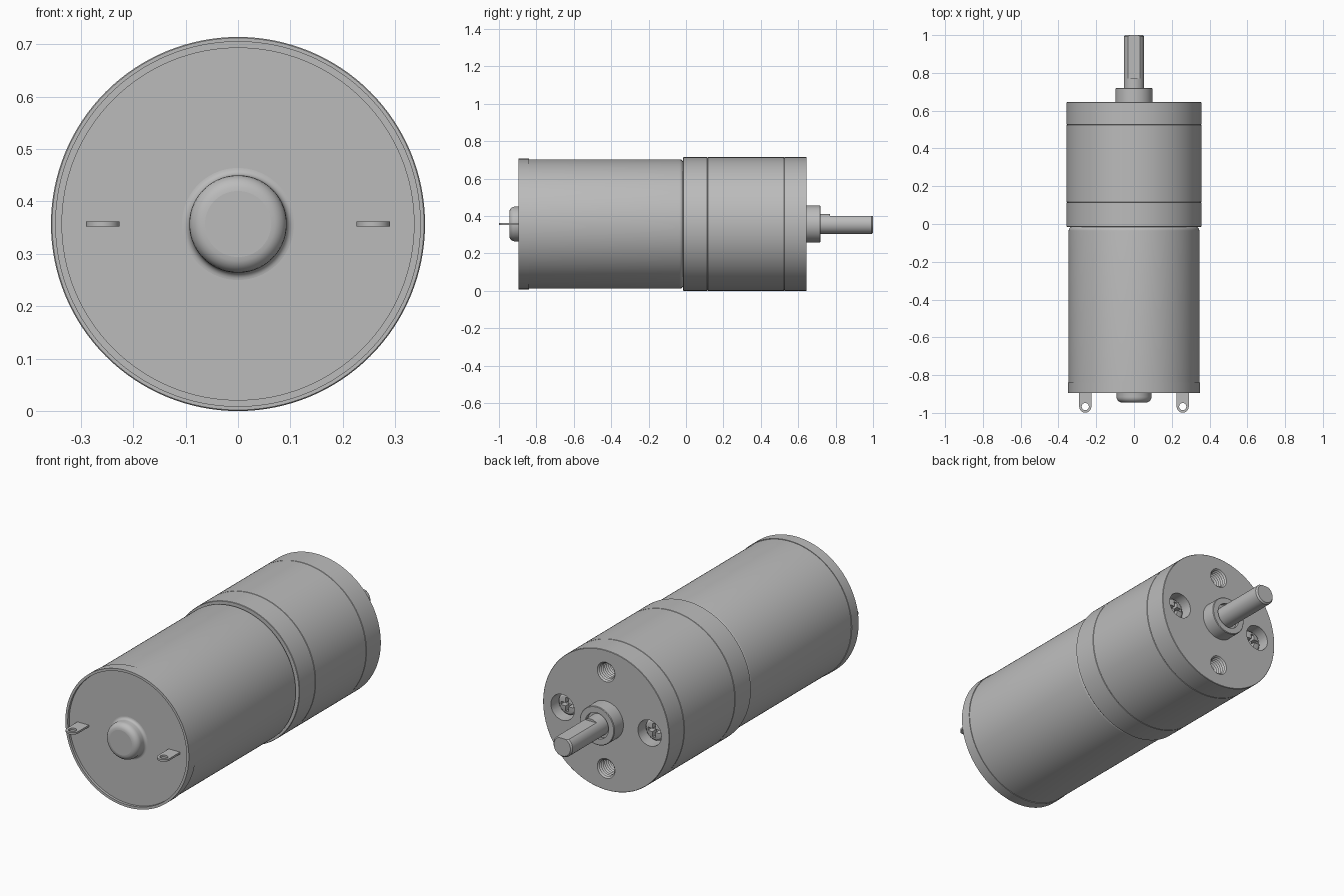
import bpy, bmesh, math
from mathutils import Matrix, Vector

cube = bpy.data.objects.get("Cube")
if cube:
    bpy.data.objects.remove(cube, do_unlink=True)

AXIS_Z = 0.357
R = 0.357

steel = bpy.data.materials.new("grey_steel")
steel.use_nodes = True
steel.diffuse_color = (0.5, 0.5, 0.5, 1)
steel.node_tree.nodes["Principled BSDF"].inputs["Base Color"].default_value = (0.5, 0.5, 0.5, 1)


def make_object(name, bm, smooth=True):
    bmesh.ops.recalc_face_normals(bm, faces=bm.faces[:])
    mesh = bpy.data.meshes.new(name)
    bm.to_mesh(mesh)
    bm.free()
    mesh.materials.append(steel)
    obj = bpy.data.objects.new(name, mesh)
    bpy.context.collection.objects.link(obj)
    if smooth:
        shade(obj)
    return obj


def activate(obj):
    bpy.ops.object.select_all(action='DESELECT')
    obj.select_set(True)
    bpy.context.view_layer.objects.active = obj


def shade(obj):
    activate(obj)
    bpy.ops.object.shade_smooth_by_angle(angle=math.radians(30))


def lathe(name, profile, x=0, z=0, segments=96):
    """Closed solid turned about a y axis; profile is (radius, y) from end to end."""
    bm = bmesh.new()
    rings = []
    for r, y in profile:
        count = 1 if r == 0 else segments
        rings.append([bm.verts.new((x + r * math.cos(math.tau * i / segments), y,
                                    AXIS_Z + z + r * math.sin(math.tau * i / segments)))
                      for i in range(count)])
    for a, b in zip(rings, rings[1:]):
        for i in range(segments):
            j = (i + 1) % segments
            if len(a) == 1:
                bm.faces.new((a[0], b[i], b[j]))
            elif len(b) == 1:
                bm.faces.new((a[i], a[j], b[0]))
            else:
                bm.faces.new((a[i], a[j], b[j], b[i]))
    return make_object(name, bm)


def box(name, centre, size):
    bm = bmesh.new()
    bmesh.ops.create_cube(bm, size=1, matrix=Matrix.Translation(centre) @ Matrix.Diagonal((*size, 1)))
    return make_object(name, bm, False)


def cut(obj, cutters):
    for cutter in cutters:
        cutter.hide_render = True
        mod = obj.modifiers.new("cut", 'BOOLEAN')
        mod.operation = 'DIFFERENCE'
        mod.solver = 'EXACT'
        mod.object = cutter
        activate(obj)
        bpy.ops.object.modifier_apply(modifier=mod.name)
        bpy.data.objects.remove(cutter, do_unlink=True)
    shade(obj)


def arc(r0, y0, radius, start, end, steps=6):
    """Points of a fillet in the (radius, y) plane, angles in degrees."""
    angles = [math.radians(start + (end - start) * i / steps) for i in range(steps + 1)]
    return [(r0 + radius * math.cos(a), y0 + radius * math.sin(a)) for a in angles]


# Motor can: raised rim around a recessed end cap, rounded shoulder at the gearbox
lathe("motor_can",
      [(0, -0.882), (0.336, -0.882), (0.336, -0.895), (0.349, -0.895),
       (0.349, -0.84), (0.346, -0.84)]
      + arc(0.324, -0.035, 0.022, 0, 90) + [(0.3, -0.013), (0.3, 0.0), (0, 0.0)], segments=128)

# Rear bearing dome with a flared foot and rounded edge
lathe("rear_bearing_cap",
      [(0, -0.945), (0.063, -0.945)] + arc(0.063, -0.915, 0.03, -90, 0)
      + arc(0.107, -0.896, 0.014, 180, 90) + [(0, -0.882)])

# Solder terminals: rounded tabs with an eyelet
for side, x in (("right", -0.258), ("left", 0.258)):
    bm = bmesh.new()
    tip_y, half = -0.967, 0.032
    outline = [(x + half, -0.875), (x - half, -0.875)]
    outline += [(x + half * math.cos(a), tip_y + half * math.sin(a))
                for a in (math.pi * (1 + i / 16) for i in range(17))]
    face = bm.faces.new([bm.verts.new((px, py, AXIS_Z - 0.005)) for px, py in outline])
    moved = bmesh.ops.extrude_face_region(bm, geom=[face])["geom"]
    bmesh.ops.translate(bm, vec=Vector((0, 0, 0.01)),
                        verts=[v for v in moved if isinstance(v, bmesh.types.BMVert)])
    tab = make_object(side + "_terminal", bm)
    bm = bmesh.new()
    bmesh.ops.create_cone(bm, cap_ends=True, segments=24, radius1=0.019, radius2=0.019, depth=0.1,
                          matrix=Matrix.Translation((x, tip_y, AXIS_Z)))
    cut(tab, [make_object("eyelet_cutter", bm)])


# Gearbox: three stacked sections with fine seams between them
def section(name, y0, y1):
    e = 0.002
    return lathe(name, [(0, y0), (R - e, y0), (R, y0 + e), (R, y1 - e), (R - e, y1), (0, y1)],
                 segments=128)


FACE = 0.645
section("gearbox_base", -0.015, 0.115)
section("gear_housing", 0.115, 0.525)
plate = section("gearbox_front_plate", 0.525, FACE)

HOLE = 0.246
cutters = []
# Threaded mounting holes above and below the shaft
for z in (HOLE, -HOLE):
    thread = [(0, FACE - 0.105)]
    for i in range(7):
        y = FACE - 0.105 + i * 0.014
        thread += [(0.04, y), (0.049, y + 0.007)]
    thread += [(0.042, FACE - 0.008), (0.05, FACE), (0.05, FACE + 0.05), (0, FACE + 0.05)]
    cutters.append(lathe("thread_cutter", thread, z=z, segments=32))
# Counterbores on both sides
for x in (HOLE, -HOLE):
    cutters.append(lathe("counterbore_cutter",
                         [(0, FACE - 0.09), (0.066, FACE - 0.09), (0.066, FACE + 0.05),
                          (0, FACE + 0.05)], x=x, segments=40))
cut(plate, cutters)

# Sunken screws with cross slots
for side, x in (("right", -HOLE), ("left", HOLE)):
    top = FACE - 0.035
    screw = lathe(side + "_screw",
                  [(0, FACE - 0.095), (0.056, FACE - 0.095), (0.056, top - 0.015),
                   (0.045, top - 0.004), (0.025, top), (0, top)], x=x, segments=40)
    cut(screw, [box("slot_cutter", (x, top, AXIS_Z), (0.07, 0.06, 0.016)),
                box("slot_cutter", (x, top, AXIS_Z), (0.016, 0.06, 0.07))])

# Output boss with a shallow recess around the shaft
lathe("output_boss",
      [(0, FACE - 0.01), (0.098, FACE - 0.01), (0.098, 0.717), (0.095, 0.72),
       (0.066, 0.72), (0.066, 0.7), (0, 0.7)])

# Output shaft with a chamfered tip and a flat on top
shaft = lathe("output_shaft",
              [(0, 0.69), (0.054, 0.69), (0.054, 0.992), (0.047, 1.0), (0, 1.0)], segments=64)
cut(shaft, [box("flat_cutter", (0, 0.92, AXIS_Z + 0.093), (0.2, 0.3, 0.1))])
